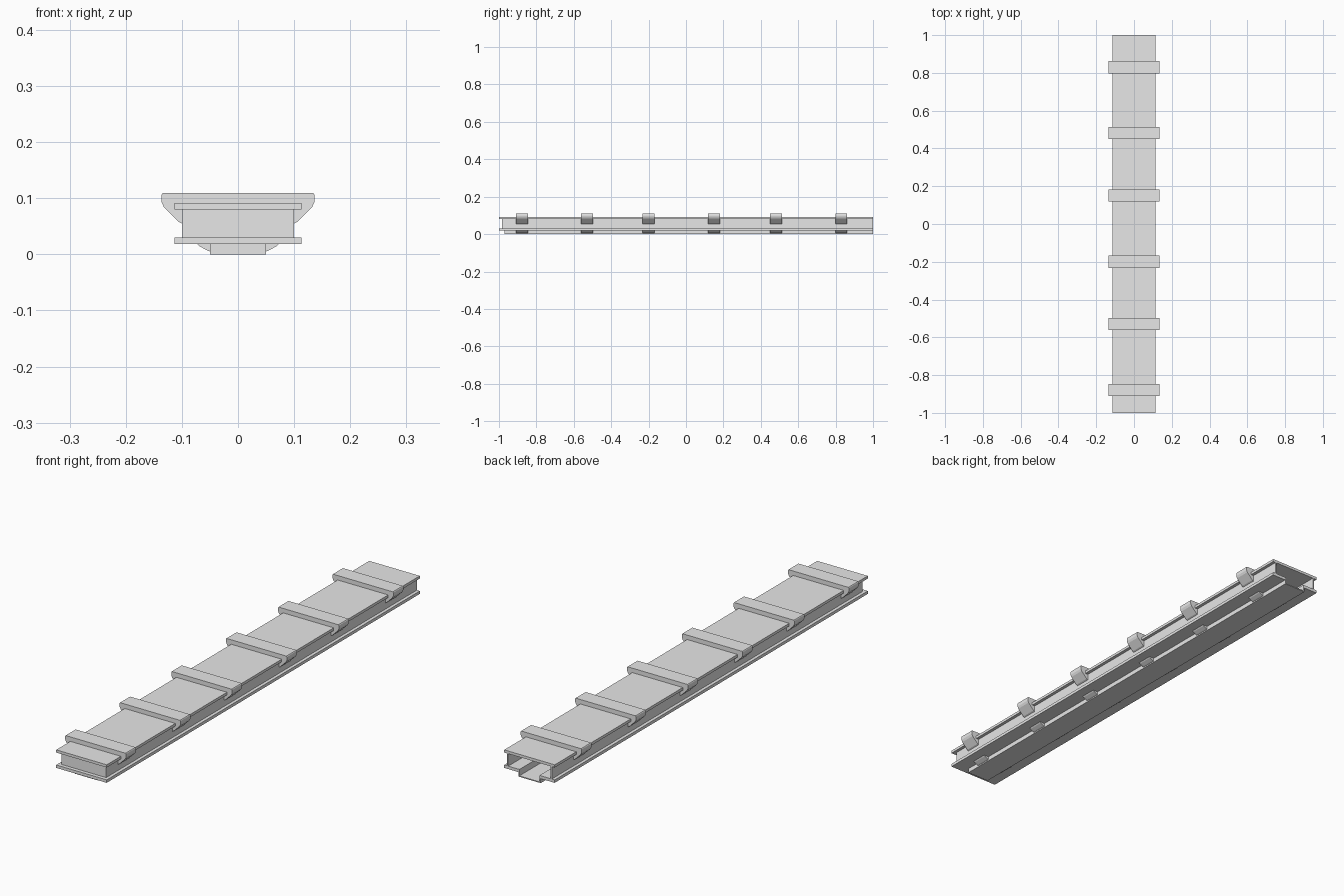
import bpy
import bmesh

cube = bpy.data.objects.get("Cube")
if cube:
    bpy.data.objects.remove(cube, do_unlink=True)

grey = bpy.data.materials.new("light_grey")
grey.use_nodes = True
grey.diffuse_color = (0.8, 0.8, 0.8, 1)
grey.node_tree.nodes["Principled BSDF"].inputs["Base Color"].default_value = (0.8, 0.8, 0.8, 1)


def extrude(name, profile, y0, y1):
    """Sweep a closed (x, z) profile along y."""
    bm = bmesh.new()
    face = bm.faces.new([bm.verts.new((x, y0, z)) for x, z in profile])
    moved = bmesh.ops.extrude_face_region(bm, geom=[face])["geom"]
    verts = [v for v in moved if isinstance(v, bmesh.types.BMVert)]
    bmesh.ops.translate(bm, verts=verts, vec=(0, y1 - y0, 0))
    bmesh.ops.recalc_face_normals(bm, faces=bm.faces)
    mesh = bpy.data.meshes.new(name)
    bm.to_mesh(mesh)
    bm.free()
    mesh.materials.append(grey)
    obj = bpy.data.objects.new(name, mesh)
    bpy.context.collection.objects.link(obj)
    return obj


def box(name, x0, x1, y0, y1, z0, z1):
    return extrude(name, [(x0, z0), (x1, z0), (x1, z1), (x0, z1)], y0, y1)


def mirrored(half):
    """Complete a profile whose right half is given."""
    return half + [(-x, z) for x, z in reversed(half)]


FLANGE, WEB, TRAY = 0.113, 0.1, 0.05
WALL = 0.005
FRONT, BACK = -1, 1

# Hollow beam: lid, side walls, closed front, split floor
box("top_plate", -FLANGE, FLANGE, FRONT, BACK, 0.08, 0.091)
box("front_plate", -WEB, WEB, -0.985, -0.98, 0.03, 0.08)
box("floor_front", WALL - TRAY, TRAY - WALL, FRONT, -0.965, 0.018, 0.03)
for side, label in ((1, "left"), (-1, "right")):
    box(label + "_web", side * (WEB - WALL), side * WEB, -0.985, BACK, 0.03, 0.08)
    box(label + "_floor", side * (TRAY - WALL), side * FLANGE, FRONT, BACK, 0.018, 0.03)

# Sunken tray along the underside, open at the back
tray = mirrored([(TRAY, 0.018), (TRAY, 0)])
tray += [(WALL - TRAY, 0.018), (WALL - TRAY, 0.004), (TRAY - WALL, 0.004), (TRAY - WALL, 0.018)]
extrude("tray", tray, -0.97, BACK)
box("tray_front", WALL - TRAY, TRAY - WALL, -0.97, -0.965, 0.004, 0.018)

# Straps hooked round the lid, and small clips beside the tray
strap = mirrored([(WEB, 0.085), (WEB, 0.055), (0.106, 0.058), (0.132, 0.084),
                  (0.136, 0.093), (0.136, 0.106), (0.134, 0.109)])
clip = [(TRAY, 0.005), (0.055, 0.007), (0.068, 0.014), (0.072, 0.018), (TRAY, 0.018)]
for number, y in enumerate((-0.878, -0.53, -0.2, 0.15, 0.482, 0.83), 1):
    y0, y1 = y - 0.032, y + 0.032
    extrude(f"strap_{number}", strap, y0, y1)
    extrude(f"left_clip_{number}", clip, y0, y1)
    extrude(f"right_clip_{number}", [(-x, z) for x, z in clip], y0, y1)
